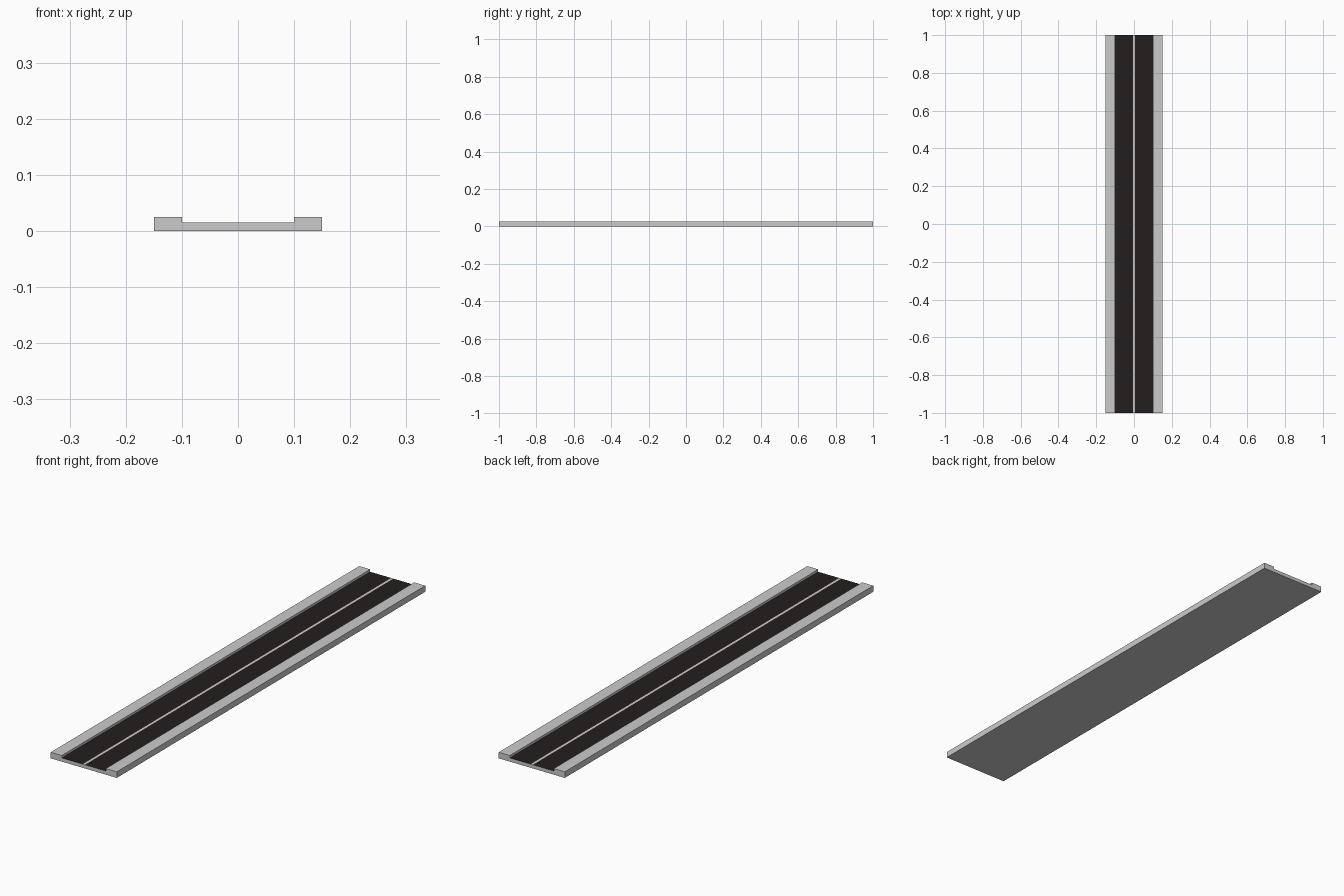
import bpy, bmesh

if "Cube" in bpy.data.objects:
    bpy.data.objects.remove(bpy.data.objects["Cube"])

LENGTH = 2.0
ROAD_Z, KERB_Z = 0.015, 0.025
KERB_X, ROAD_X, LINE_X = 0.15, 0.10, 0.005

# Dark asphalt for the two lanes
asphalt = bpy.data.materials.new("asphalt")
asphalt.diffuse_color = (0.017, 0.013, 0.013, 1)
asphalt.use_nodes = True
asphalt.node_tree.nodes["Principled BSDF"].inputs["Base Color"].default_value = asphalt.diffuse_color

# Right half of the cross-section, mirrored for the left half
right = [(LINE_X, ROAD_Z), (ROAD_X, ROAD_Z), (ROAD_X, KERB_Z), (KERB_X, KERB_Z), (KERB_X, 0)]
profile = right + [(-x, z) for x, z in reversed(right)]

# Sweep the cross-section along the road
bm = bmesh.new()
front = bm.faces.new([bm.verts.new((x, -LENGTH / 2, z)) for x, z in profile])
swept = bmesh.ops.extrude_face_region(bm, geom=[front], use_keep_orig=True)
bmesh.ops.translate(bm, vec=(0, LENGTH, 0),
                    verts=[g for g in swept["geom"] if isinstance(g, bmesh.types.BMVert)])
bmesh.ops.recalc_face_normals(bm, faces=bm.faces[:])

# Paint the lane surfaces, leaving kerbs and centre line grey
for face in bm.faces:
    c = face.calc_center_median()
    if face.normal.z > 0.9 and LINE_X < abs(c.x) < ROAD_X:
        face.material_index = 1

mesh = bpy.data.meshes.new("road")
mesh.materials.append(None)
mesh.materials.append(asphalt)
bm.to_mesh(mesh)
bm.free()
road = bpy.data.objects.new("road", mesh)
bpy.context.collection.objects.link(road)
